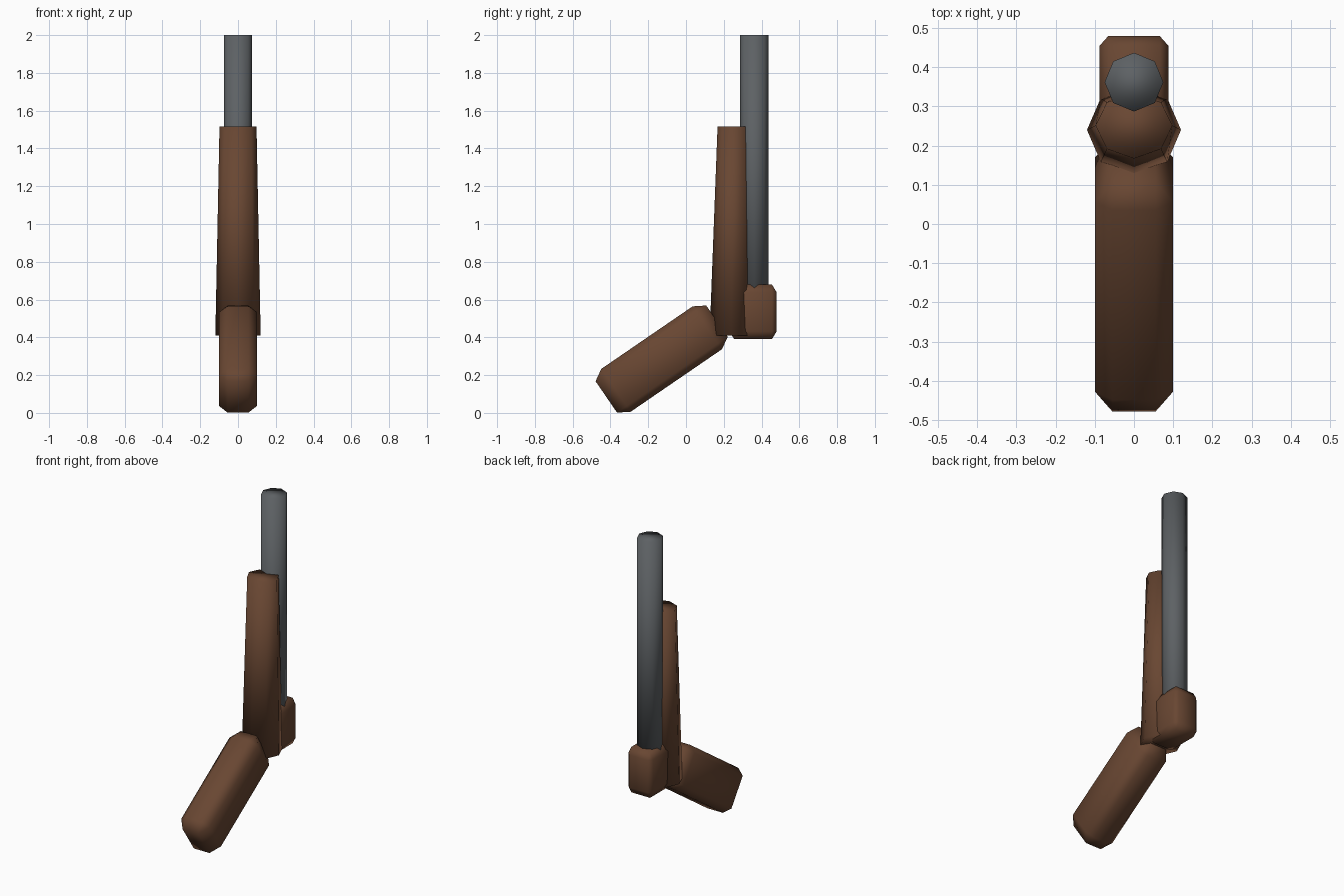
import bpy, bmesh, math
from mathutils import Matrix, Vector

cube = bpy.data.objects.get("Cube")
if cube:
    bpy.data.objects.remove(cube, do_unlink=True)


def material(name, rgb):
    mat = bpy.data.materials.new(name)
    mat.use_nodes = True
    color = (*rgb, 1.0)
    mat.diffuse_color = color
    mat.node_tree.nodes["Principled BSDF"].inputs["Base Color"].default_value = color
    return mat


wood = material("brown wood", (0.14, 0.062, 0.032))
steel = material("grey steel", (0.11, 0.12, 0.128))


def finish(name, bm, mat):
    """Turn a bmesh into a smooth shaded object."""
    bmesh.ops.recalc_face_normals(bm, faces=bm.faces)
    for face in bm.faces:
        face.smooth = True
    mesh = bpy.data.meshes.new(name)
    bm.to_mesh(mesh)
    bm.free()
    mesh.materials.append(mat)
    obj = bpy.data.objects.new(name, mesh)
    bpy.context.collection.objects.link(obj)
    return obj


def chamfered_box(name, size, chamfer, center, tilt, mat):
    """Box whose chamfer has its own width along each axis."""
    bm = bmesh.new()
    bmesh.ops.create_cube(bm, size=1)
    bmesh.ops.scale(bm, vec=[s / c for s, c in zip(size, chamfer)], verts=bm.verts)
    bmesh.ops.bevel(bm, geom=bm.edges[:], offset=1, segments=1,
                    profile=0.5, affect='EDGES')
    bmesh.ops.scale(bm, vec=chamfer, verts=bm.verts)
    bm.transform(Matrix.Translation(center) @ Matrix.Rotation(tilt, 4, 'X'))
    return finish(name, bm, mat)


def octagon_loft(name, rings, mat):
    """Capped eight-sided tube; each ring is (y, z, x radius, y radius)."""
    bm = bmesh.new()
    loops = []
    for y, z, rx, ry in rings:
        angles = [i * math.tau / 8 for i in range(8)]
        loops.append([bm.verts.new((rx * math.cos(a), y + ry * math.sin(a), z))
                      for a in angles])
    for low, high in zip(loops, loops[1:]):
        for i in range(8):
            j = (i + 1) % 8
            bm.faces.new((low[i], low[j], high[j], high[i]))
    bm.faces.new(loops[0][::-1])
    bm.faces.new(loops[-1])
    return finish(name, bm, mat)


# Straight steel tube
octagon_loft("barrel", [(0.362, 0.5, 0.075, 0.075), (0.362, 2.0, 0.075, 0.075)], steel)

# Tapered wooden grip in front of the tube
octagon_loft("fore_grip", [(0.24, 0.41, 0.12, 0.115), (0.251, 1.515, 0.098, 0.084)], wood)

# Block that holds the lower end of the tube
chamfered_box("rear_block", (0.175, 0.25, 0.29), (0.022, 0.025, 0.042),
              Vector((0, 0.355, 0.535)), 0, wood)

# Slanted handle
chamfered_box("handle", (0.2, 0.71, 0.275), (0.045, 0.062, 0.037),
              Vector((0, -0.129, 0.285)), math.radians(34.4), wood)
